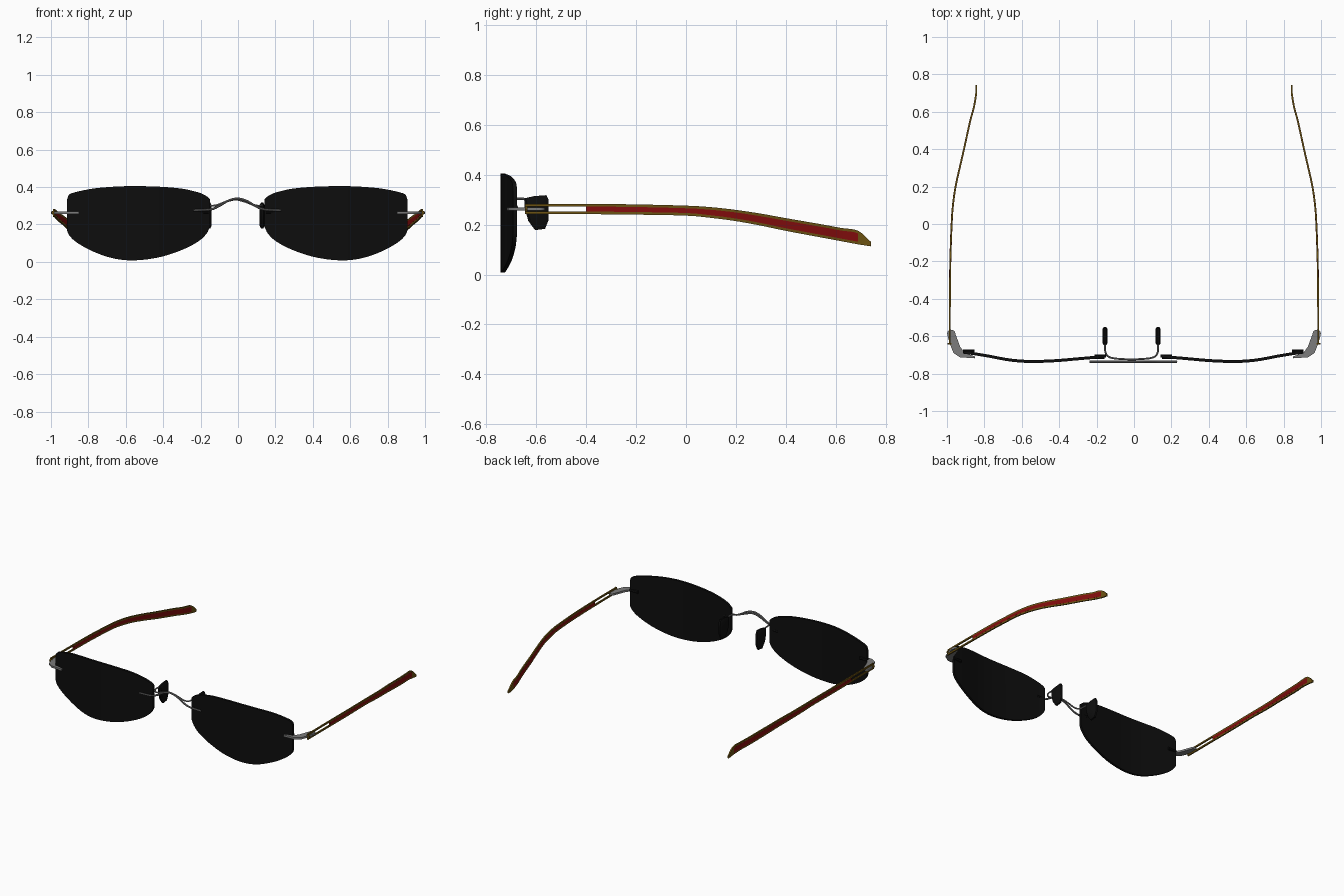
import bpy, bmesh, math
from mathutils import Vector

if "Cube" in bpy.data.objects:
    bpy.data.objects.remove(bpy.data.objects["Cube"], do_unlink=True)


def material(name, rgb):
    m = bpy.data.materials.new(name)
    m.use_nodes = True
    m.diffuse_color = (*rgb, 1)
    m.node_tree.nodes["Principled BSDF"].inputs["Base Color"].default_value = (*rgb, 1)
    return m


BLACK = material("lens black", (0.004, 0.004, 0.004))
RED = material("dark red", (0.23, 0.004, 0.004))
GOLD = material("olive gold", (0.15, 0.085, 0.006))
METAL = material("grey metal", (0.2, 0.2, 0.2))
SIDES = (("left", 1), ("right", -1))
MID = -0.004    # centre line of the lenses and bridge


def spline(pts, n):
    """Catmull-Rom resampling of tuples of any length."""
    p = [tuple(2 * a - b for a, b in zip(pts[0], pts[1])), *pts,
         tuple(2 * a - b for a, b in zip(pts[-1], pts[-2]))]
    out = []
    for i in range(1, len(p) - 2):
        for k in range(n):
            t = k / n
            out.append(tuple(b + (c - a) * t / 2 + (2 * a - 5 * b + 4 * c - d) * t * t / 2
                             + (3 * b - a - 3 * c + d) * t ** 3 / 2
                             for a, b, c, d in zip(*p[i - 1:i + 3])))
    return out + [tuple(pts[-1])]


def finish(name, bm, mat, smooth=35):
    bmesh.ops.recalc_face_normals(bm, faces=bm.faces)
    mesh = bpy.data.meshes.new(name)
    bm.to_mesh(mesh)
    bm.free()
    mesh.materials.append(mat)
    ob = bpy.data.objects.new(name, mesh)
    bpy.context.collection.objects.link(ob)
    bpy.ops.object.select_all(action='DESELECT')
    ob.select_set(True)
    bpy.context.view_layer.objects.active = ob
    bpy.ops.object.shade_smooth_by_angle(angle=math.radians(smooth))
    return ob


def loft(name, rings, mat):
    """Skin equal-sized rings of points and cap both ends."""
    bm = bmesh.new()
    rows = [[bm.verts.new(p) for p in r] for r in rings]
    n = len(rows[0])
    for a, b in zip(rows, rows[1:]):
        for i in range(n):
            j = (i + 1) % n
            bm.faces.new((a[i], a[j], b[j], b[i]))
    bm.faces.new(rows[0])
    bm.faces.new(rows[-1])
    return finish(name, bm, mat)


def wire(name, pts, radius, mat):
    """Round wire along a smoothed path."""
    path = [Vector(p) for p in spline(pts, 5)]
    rings = []
    for i, p in enumerate(path):
        d = (path[min(i + 1, len(path) - 1)] - path[max(i - 1, 0)]).normalized()
        u = d.cross(Vector((0, 0, 1))).normalized()
        v = u.cross(d)
        rings.append([p + radius * (u * math.cos(a) + v * math.sin(a))
                      for a in (math.tau * k / 8 for k in range(8))])
    return loft(name, rings, mat)


# Lens columns: x, y, bottom, top
LENS = spline([(0.147, -0.704, 0.185, 0.335), (0.165, -0.706, 0.15, 0.352), (0.21, -0.712, 0.108, 0.372),
               (0.3, -0.72, 0.062, 0.392), (0.42, -0.73, 0.024, 0.402), (0.55, -0.734, 0.008, 0.405),
               (0.66, -0.726, 0.018, 0.402), (0.77, -0.706, 0.055, 0.392), (0.86, -0.691, 0.105, 0.374),
               (0.898, -0.686, 0.142, 0.36), (0.909, -0.684, 0.165, 0.335)], 4)
for side, s in SIDES:
    rings = [[(MID + s * x, y + dy, z) for dy, z in
              ((-0.009, lo), (-0.009, hi), (0.007, hi), (0.007, lo))] for x, y, lo, hi in LENS]
    loft(side + "_lens", rings, BLACK)

# Bridge wire with its ends lying on the lens fronts
arch = [(0, 0.338), (0.05, 0.326), (0.1, 0.297), (0.145, 0.28), (0.235, 0.275)]
arch = [(-x, z) for x, z in arch[:0:-1]] + arch
wire("bridge", [(MID + x, -0.737, z) for x, z in arch], 0.006, METAL)

# Wire behind the bridge that carries both nose pads
half = [(0, -0.724, 0.333), (0.05, -0.722, 0.322), (0.095, -0.718, 0.305), (0.125, -0.708, 0.3),
        (0.14, -0.685, 0.304), (0.142, -0.64, 0.3), (0.142, -0.605, 0.27)]
PAD_MID = -0.013
wire("nose_pad_arm", [(PAD_MID - x, y, z) for x, y, z in half[:0:-1]]
     + [(PAD_MID + x, y, z) for x, y, z in half], 0.005, METAL)

# Nose pads: side outline given thickness, with softened rims
OUTLINE = [(-0.648, 0.305), (-0.61, 0.314), (-0.56, 0.318), (-0.551, 0.3), (-0.55, 0.22),
           (-0.565, 0.183), (-0.605, 0.178), (-0.632, 0.215), (-0.646, 0.265)]
for side, s in SIDES:
    rings = []
    for dx, k in ((-0.013, 0.8), (-0.006, 1), (0.006, 1), (0.013, 0.8)):
        rings.append([(PAD_MID + s * 0.142 + dx, -0.6 + (y + 0.6) * k, 0.25 + (z - 0.25) * k)
                      for y, z in OUTLINE])
    loft(side + "_nose_pad", rings, BLACK)

# Hinge plates: tongue on the lens front, widening to a round pivot
PLATE = [(0.85, -0.718), (0.93, -0.713), (0.965, -0.69), (0.985, -0.64)]
PLATE += [(0.977 + 0.022 * math.cos(a), -0.587 + 0.022 * math.sin(a))
          for a in (math.radians(-20 + 25 * k) for k in range(9))]
PLATE += [(0.93, -0.655), (0.905, -0.69), (0.85, -0.708)]
for side, s in SIDES:
    loft(side + "_hinge_plate", [[(s * x, y, z) for x, y in PLATE] for z in (0.256, 0.269)], METAL)
    # Small fasteners on the lens
    for part, x, y, w in (("outer", 0.88, -0.683, 0.03), ("inner", 0.18, -0.71, 0.026)):
        wire(side + "_" + part + "_fastener",
             [(MID + s * (x - w), y, 0.268), (MID + s * (x + w), y, 0.268)], 0.011, BLACK)

# Temple arm stations: y, x, bottom, top
ARM = spline([(-0.645, 0.985, 0.243, 0.283), (-0.4, 0.984, 0.242, 0.283), (-0.2, 0.982, 0.24, 0.281),
              (0, 0.975, 0.236, 0.276), (0.1, 0.968, 0.227, 0.27), (0.2, 0.954, 0.214, 0.259),
              (0.3, 0.932, 0.196, 0.244), (0.4, 0.909, 0.175, 0.226), (0.55, 0.876, 0.147, 0.2),
              (0.62, 0.857, 0.134, 0.187), (0.69, 0.845, 0.121, 0.175), (0.742, 0.843, 0.113, 0.13)], 6)


def strip(name, s, start, end, lower, upper, thick, mat):
    """Part of the arm between two lengths; lower and upper give its edges from (bottom, top)."""
    rings = []
    for y, x, lo, hi in ARM:
        if start - 1e-4 <= y <= end + 1e-4:
            a, b = lower(lo, hi), upper(lo, hi)
            rings.append([(s * (x - thick), y, a), (s * (x + thick), y, a),
                          (s * (x + thick), y, b), (s * (x - thick), y, b)])
    loft(name, rings, mat)


RIM = 0.0105
bottom, top = (lambda lo, hi: lo), (lambda lo, hi: hi)
above_rim, below_rim = (lambda lo, hi: lo + RIM), (lambda lo, hi: hi - RIM)
for side, s in SIDES:
    strip(side + "_temple_upper_rim", s, -0.645, 0.69, below_rim, top, 0.0045, GOLD)
    strip(side + "_temple_lower_rim", s, -0.645, 0.69, bottom, above_rim, 0.0045, GOLD)
    strip(side + "_temple_panel", s, -0.4, 0.69, above_rim, below_rim, 0.005, RED)
    strip(side + "_temple_tip", s, 0.68, 0.75, bottom, top, 0.0046, GOLD)
    # Short bar closing the front of the slot
    wire(side + "_temple_front_bar", [(s * 0.985, -0.6445, 0.263), (s * 0.985, -0.636, 0.263)], 0.012, GOLD)
